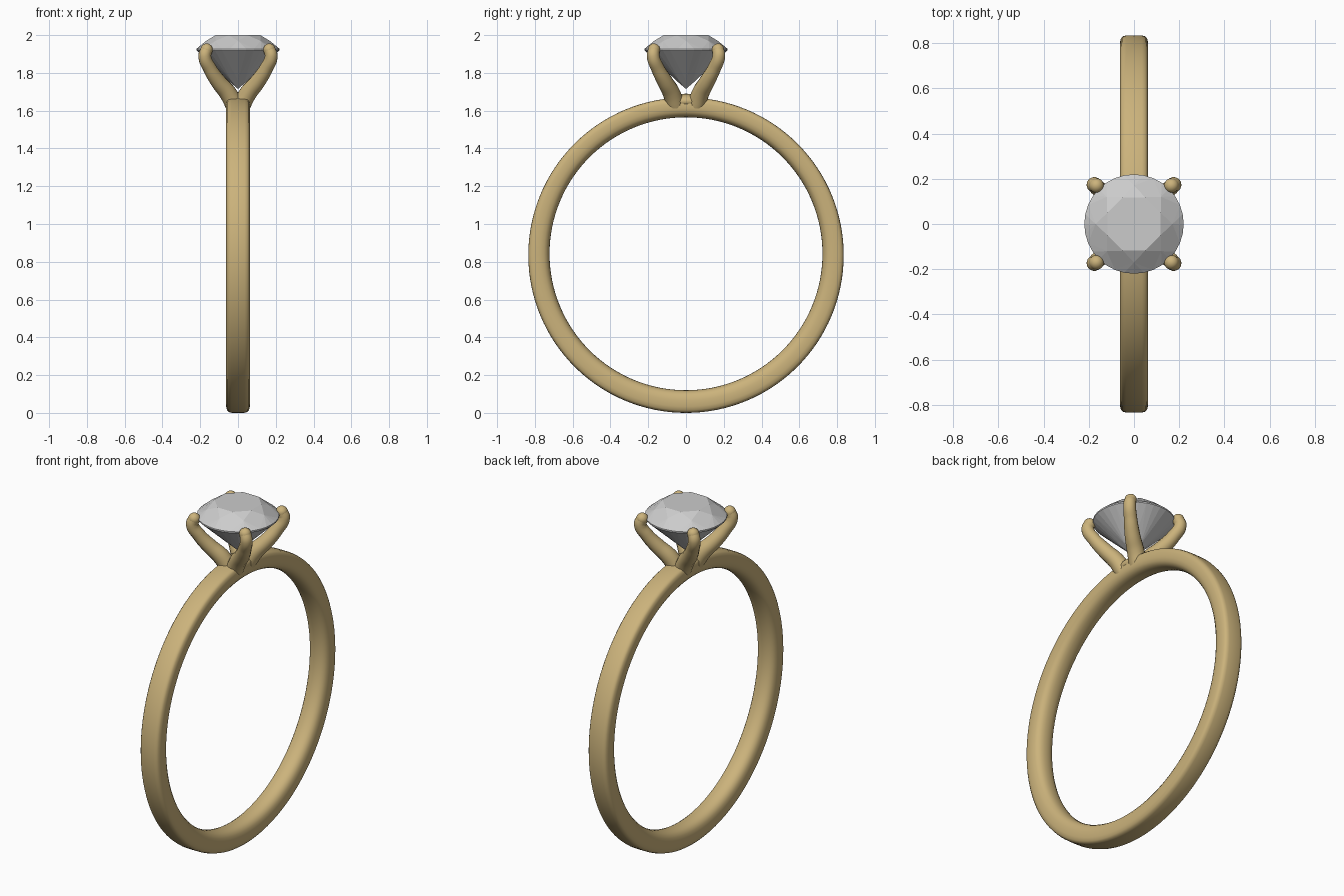
import bpy, bmesh
from math import sin, cos, pi, radians

if "Cube" in bpy.data.objects:
    bpy.data.objects.remove(bpy.data.objects["Cube"])

gold = bpy.data.materials.new("gold")
gold.diffuse_color = (0.60, 0.45, 0.20, 1)
gold.use_nodes = True
gold.node_tree.nodes["Principled BSDF"].inputs["Base Color"].default_value = gold.diffuse_color


def mesh_object(name, bm, smooth=True, mat=None):
    bmesh.ops.recalc_face_normals(bm, faces=bm.faces[:])
    me = bpy.data.meshes.new(name)
    bm.to_mesh(me)
    bm.free()
    ob = bpy.data.objects.new(name, me)
    bpy.context.collection.objects.link(ob)
    for p in me.polygons:
        p.use_smooth = smooth
    if mat:
        me.materials.append(mat)
    return ob


# Band: flat outside with rounded corners, soft rounded inside, thicker at the bottom
R_OUT, Z_OUT, R_IN, Z_IN = 0.835, 0.835, 0.7225, 0.8425
half = [(0.0, 1.0), (0.035, 0.995), (0.050, 0.96), (0.058, 0.88), (0.0625, 0.72),
        (0.0625, 0.45), (0.058, 0.26), (0.048, 0.13), (0.034, 0.05), (0.017, 0.01), (0.0, 0.0)]
profile = half + [(-x, t) for x, t in half[-2:0:-1]]
bm = bmesh.new()
N = 128
rings = []
for i in range(N):
    a = 2 * pi * i / N
    ring = []
    for x, t in profile:
        r = R_IN + (R_OUT - R_IN) * t
        zc = Z_IN + (Z_OUT - Z_IN) * t
        ring.append(bm.verts.new((x, r * cos(a), zc + r * sin(a))))
    rings.append(ring)
n = len(profile)
for i in range(N):
    A, B = rings[i], rings[(i + 1) % N]
    for j in range(n):
        bm.faces.new((A[j], A[(j + 1) % n], B[(j + 1) % n], B[j]))
mesh_object("band", bm, mat=gold)

# Four claws flaring out from the top of the band
path = [(0.015, 0.055, 1.625, 0.050), (0.055, 0.078, 1.695, 0.047), (0.105, 0.112, 1.755, 0.042),
        (0.150, 0.150, 1.825, 0.036), (0.176, 0.174, 1.890, 0.034), (0.166, 0.170, 1.923, 0.032)]
cu = bpy.data.curves.new("claws", 'CURVE')
cu.dimensions = '3D'
cu.bevel_depth = 1.0
cu.bevel_resolution = 5
cu.resolution_u = 8
cu.use_fill_caps = True
for sx in (-1, 1):
    for sy in (-1, 1):
        sp = cu.splines.new('BEZIER')
        sp.bezier_points.add(len(path) - 1)
        for bp, (x, y, z, r) in zip(sp.bezier_points, path):
            bp.co = (sx * x, sy * y, z)
            bp.radius = r
            bp.handle_left_type = bp.handle_right_type = 'AUTO'
claws = bpy.data.objects.new("claws", cu)
bpy.context.collection.objects.link(claws)
cu.materials.append(gold)
bpy.context.view_layer.objects.active = claws
claws.select_set(True)
bpy.ops.object.convert(target='MESH')
bpy.ops.object.shade_smooth_by_angle(angle=radians(50))


def ellipsoid(name, loc, scale):
    bm = bmesh.new()
    bmesh.ops.create_uvsphere(bm, u_segments=20, v_segments=12, radius=1)
    ob = mesh_object(name, bm, mat=gold)
    ob.location = loc
    ob.scale = scale


# Rounded claw tips and the saddle joining the claws to the band
for sx in (-1, 1):
    for sy in (-1, 1):
        ellipsoid("claw_tip", (sx * 0.166, sy * 0.170, 1.923), (0.0325,) * 3)
ellipsoid("claw_base", (0, 0, 1.65), (0.068, 0.11, 0.04))

# Round brilliant-cut stone
bm = bmesh.new()
OFF = pi / 8


def circle(count, r, z, shift=0.0):
    return [bm.verts.new((r * cos(a), r * sin(a), z))
            for a in (OFF + shift + 2 * pi * i / count for i in range(count))]


table = circle(8, 0.128, 2.0)
mid = circle(8, 0.170, 1.969, pi / 8)
g_top = circle(32, 0.220, 1.927)
g_low = circle(32, 0.220, 1.919)
low = circle(8, 0.050, 1.758, pi / 8)
culet = bm.verts.new((0, 0, 1.715))
bm.faces.new(table)
for k in range(8):
    k1 = (k + 1) % 8
    g = [(4 * k + i) % 32 for i in range(5)]
    # crown: star, bezel kite and upper girdle facets
    bm.faces.new((table[k], mid[k], table[k1]))
    bm.faces.new((table[k], mid[k - 1], g_top[g[0]], mid[k]))
    # pavilion main
    bm.faces.new((culet, low[k - 1], g_low[g[0]], low[k]))
    for i in range(4):
        a, b = g[i], g[i + 1]
        bm.faces.new((mid[k], g_top[a], g_top[b]))
        bm.faces.new((low[k], g_low[a], g_low[b]))
        bm.faces.new((g_top[a], g_low[a], g_low[b], g_top[b]))
mesh_object("stone", bm, smooth=False)
